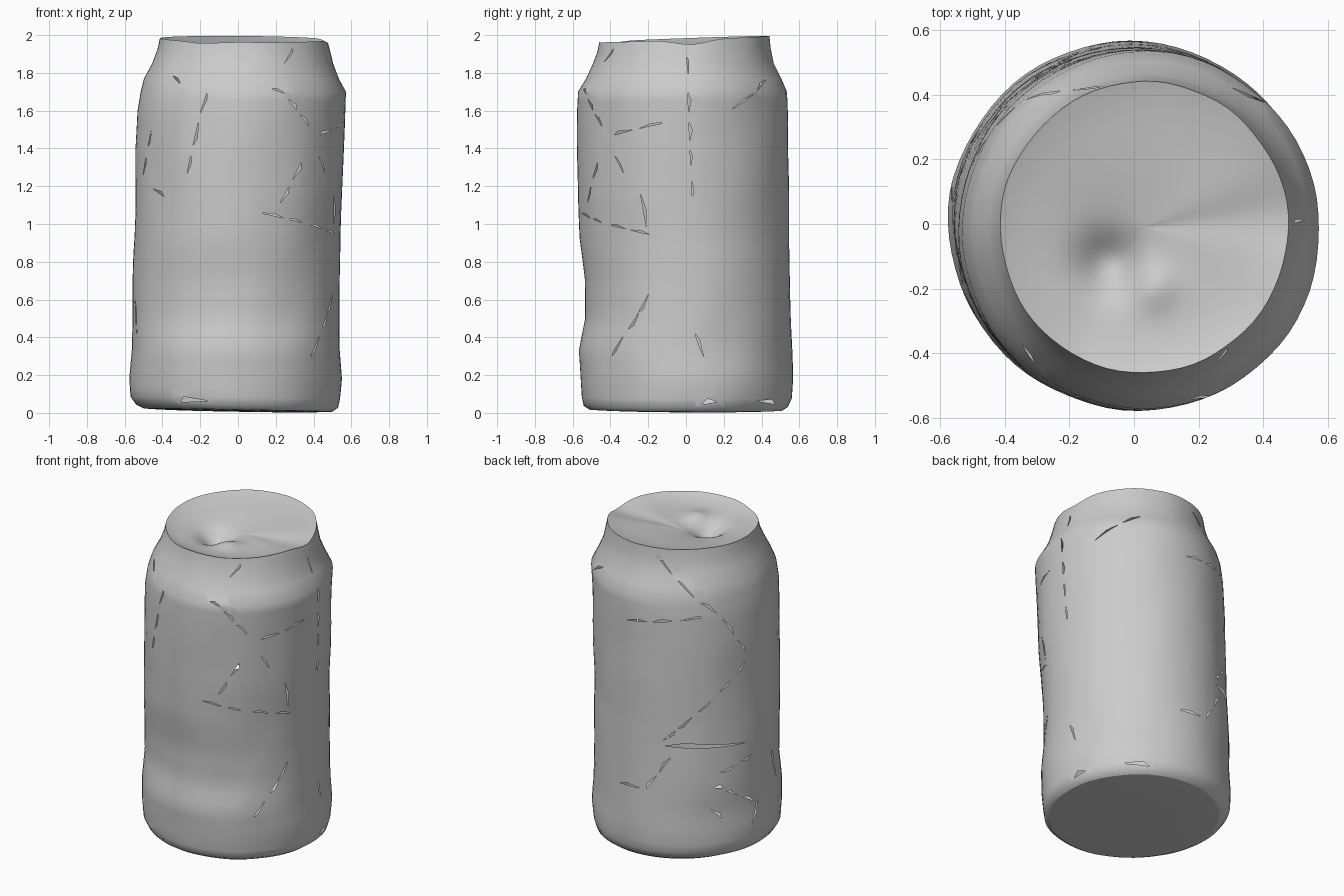
import bpy, bmesh, math, random
from mathutils import Vector, noise

if "Cube" in bpy.data.objects:
    bpy.data.objects.remove(bpy.data.objects["Cube"])

random.seed(4)
SEG, R = 72, 0.55

# Crumpled profile: height, then reach toward +x, +y, -x, -y
PROFILE = [
    (0.015, .50, .51, .50, .51), (0.035, .53, .54, .54, .54), (0.08, .54, .56, .57, .55),
    (0.18, .55, .565, .575, .557), (0.33, .54, .56, .562, .567), (0.50, .54, .555, .56, .532),
    (0.70, .54, .55, .557, .535), (0.92, .54, .545, .548, .562), (1.15, .553, .545, .544, .573),
    (1.40, .562, .54, .54, .576), (1.60, .57, .537, .53, .576), (1.70, .574, .534, .512, .572),
    (1.77, .535, .505, .495, .53), (1.85, .503, .465, .452, .495), (1.92, .488, .447, .425, .472),
    (1.975, .475, .44, .412, .463)]


def bump(a, centre, width):
    d = (a - centre + 180) % 360 - 180
    return math.exp(-(d / width) ** 2)


def section(z):
    """Interpolated reaches at height z."""
    for p, q in zip(PROFILE, PROFILE[1:]):
        if z <= q[0] + 1e-6:
            t = max(0, (z - p[0]) / (q[0] - p[0]))
            return [a + (b - a) * t for a, b in zip(p[1:], q[1:])]
    return list(PROFILE[-1][1:])


def wall(deg, z):
    """Point on the can wall, including the uneven rim and base."""
    a = math.radians(deg)
    xr, yb, xl, yf = section(z)
    n = noise.noise(Vector((2.5 * math.cos(a), 2.5 * math.sin(a), 3 * z))) * 0.006
    x = (xr - xl) / 2 + ((xr + xl) / 2 + n) * math.cos(a)
    y = (yb - yf) / 2 + ((yb + yf) / 2 + n) * math.sin(a)
    top = max(0, (z - 1.85) / 0.125)
    rise = 0.004 + 0.017 * math.cos(a - math.radians(105)) - 0.025 * bump(deg, 5, 14) - 0.01 * bump(deg, 240, 15)
    low = max(0, 1 - z / 0.2)
    return Vector((x, y, z + top * rise - low * 0.01 * math.cos(a - 0.3)))


def finish(bm, name, angle=40):
    me = bpy.data.meshes.new(name)
    bm.to_mesh(me)
    bm.free()
    ob = bpy.data.objects.new(name, me)
    bpy.context.collection.objects.link(ob)
    bpy.ops.object.select_all(action='DESELECT')
    ob.select_set(True)
    bpy.context.view_layer.objects.active = ob
    bpy.ops.object.shade_smooth_by_angle(angle=math.radians(angle))
    return ob


def cut_sliver(bm, a, b, w):
    """Remove a thin triangular tear from the unrolled wall."""
    side = Vector((-(b - a).y, (b - a).x, 0)).normalized()
    tri = [a, b, a.lerp(b, random.uniform(.2, .8)) + side * w]
    lo = [min(p[i] for p in tri) for i in (0, 1)]
    hi = [max(p[i] for p in tri) for i in (0, 1)]

    def near():
        out = []
        for f in bm.faces:
            cs = [v.co for v in f.verts]
            if all(min(c[i] for c in cs) < hi[i] and max(c[i] for c in cs) > lo[i] for i in (0, 1)):
                out.append(f)
        return out
    planes = []
    for i in range(3):
        p, q = tri[i], tri[(i + 1) % 3]
        planes.append((p, Vector((-(q - p).y, (q - p).x, 0)).normalized()))
    for p, n in planes:
        fs = near()
        geom = set(fs) | {e for f in fs for e in f.edges} | {v for f in fs for v in f.verts}
        bmesh.ops.bisect_plane(bm, geom=list(geom), plane_co=p, plane_no=n, dist=1e-5)
    dead = [f for f in near() if all((f.calc_center_median() - p).dot(n) > 0 for p, n in planes)]
    bmesh.ops.delete(bm, geom=dead, context='FACES')


# Tears: start angle, start height, end angle, end height
TEARS = [
    (249, 1.7, 239, 1.23), (211, 1.5, 202, 1.25), (213, 1.19, 225, 1.14), (222, 1.8, 235, 1.72),
    (306, 1.95, 295, 1.82), (284, 1.72, 294, 1.69), (294, 1.68, 312, 1.5), (319, 1.47, 352, 1.54),
    (307, 1.34, 292, 1.08), (282, 1.06, 343, .94), (339, .65, 316, .3), (4, .43, 12, .25),
    (2, 1.9, 3, 1.78), (3, 1.7, 5, 1.1), (27, 1.6, 60, 1.78), (319, 1.37, 327, 1.25),
    (336, 1.17, 339, .98), (106, 1.93, 147, 1.6), (147, 1.6, 167, 1.28), (83, 1.53, 138, 1.6),
    (167, 1.28, 106, .77), (172, .66, 144, .58), (138, .37, 149, .27), (149, .47, 171, .34),
    (173, .35, 167, .17), (192, .6, 198, .38), (76, .46, 99, .47), (99, .47, 116, .71)]
WIDE = [(106, .77, 168, .74), (140, .5, 150, .48), (40, .07, 60, .05), (8, .05, 20, .07), (235, .05, 255, .06)]

# Can body: tear an unrolled sheet, then roll it round the crumpled profile
heights = []
for p, q in zip(PROFILE, PROFILE[1:]):
    k = max(1, round((q[0] - p[0]) / 0.06))
    heights += [p[0] + (q[0] - p[0]) * i / k for i in range(k)]
heights.append(PROFILE[-1][0])
per_deg = math.radians(1) * R
bm = bmesh.new()
sheet = [[bm.verts.new((i * 360 / SEG * per_deg, z, 0)) for i in range(SEG + 1)] for z in heights]
for r0, r1 in zip(sheet, sheet[1:]):
    for i in range(SEG):
        bm.faces.new((r0[i], r0[i + 1], r1[i + 1], r1[i]))
for tears, width in ((TEARS, .015), (WIDE, .03)):
    for d0, z0, d1, z1 in tears:
        a, b = Vector((d0 * per_deg, z0, 0)), Vector((d1 * per_deg, z1, 0))
        n = max(1, round((b - a).length / 0.16)) if width < .02 else 1
        for i in range(n):
            s = a.lerp(b, (i + random.uniform(0, .2)) / n)
            e = a.lerp(b, (i + random.uniform(.7, 1)) / n)
            cut_sliver(bm, s, e, width * random.uniform(.6, 1.1))
for v in bm.verts:
    v.co = wall(v.co.x / per_deg, v.co.y)
bmesh.ops.remove_doubles(bm, verts=bm.verts, dist=1e-5)
finish(bm, "can_body", 50)


def disc(name, z_edge, steps, height, flip=False):
    """Polar disc that meets the wall at z_edge and is shaped by height(x, y, s, edge_z)."""
    bm = bmesh.new()
    edge = [wall(i * 360 / SEG, z_edge) for i in range(SEG)]
    mid = sum(edge, Vector()) / SEG
    rings = []
    for s in steps:
        row = []
        for e in edge:
            p = mid.lerp(e, s)
            p.z = height(p.x, p.y, s, p.z)
            row.append(bm.verts.new(p))
        rings.append(row)
    centre = bm.verts.new((mid.x, mid.y, height(mid.x, mid.y, 0, mid.z)))
    for i in range(SEG):
        j = (i + 1) % SEG
        for r0, r1 in zip(rings, rings[1:]):
            bm.faces.new((r0[i], r0[j], r1[j], r1[i]))
        bm.faces.new((rings[-1][i], rings[-1][j], centre))
    if flip:
        bmesh.ops.reverse_faces(bm, faces=bm.faces)
    return finish(bm, name)


def lid_height(x, y, s, z):
    def g(cx, cy, w):
        return math.exp(-((x - cx) ** 2 + (y - cy) ** 2) / w ** 2)
    inside = 1 - s ** 5
    return z - inside * (0.035 - 0.03 * y + 0.07 * g(-.08, -.12, .09) + 0.03 * g(-.05, -.05, .2) - 0.03 * g(.06, -.2, .07))


# Sunken, dented lid
disc("dented_lid", 1.975, [1, .985, .96, .92] + [.86 - .06 * i for i in range(14)], lid_height)
# Nearly flat base
disc("can_base", 0.015, [1, .95, .85, .7, .5, .25],
     lambda x, y, s, z: max(0.0, z - 0.008 * (1 - s ** 4)), flip=True)
